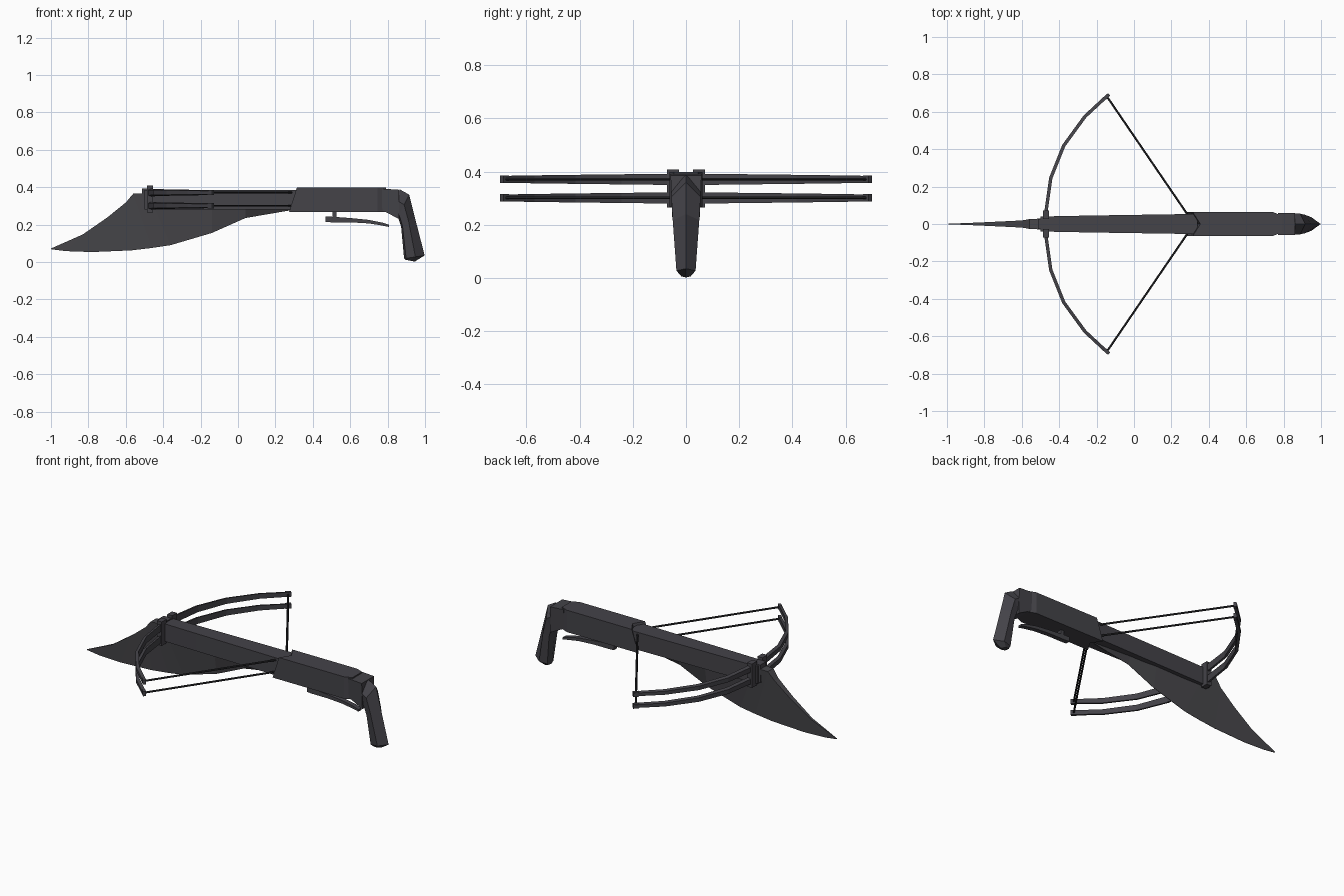
import bpy, bmesh, math
from mathutils import Vector

if "Cube" in bpy.data.objects:
    bpy.data.objects.remove(bpy.data.objects["Cube"])


def material(name, c):
    m = bpy.data.materials.new(name)
    m.diffuse_color = (*c, 1)
    m.use_nodes = True
    m.node_tree.nodes["Principled BSDF"].inputs["Base Color"].default_value = m.diffuse_color
    return m


CHAR = material("charcoal", (0.058, 0.056, 0.066))
STEEL = material("dark steel", (0.064, 0.063, 0.070))
CORD = material("black cord", (0.022, 0.022, 0.025))


def loft(name, rings, mat):
    """Skin equal-length closed rings of points and cap both ends."""
    bm = bmesh.new()
    vs = [[bm.verts.new(p) for p in r] for r in rings]
    n = len(vs[0])
    for a, b in zip(vs, vs[1:]):
        for i in range(n):
            bm.faces.new((a[i], a[(i + 1) % n], b[(i + 1) % n], b[i]))
    bm.faces.new(vs[0])
    bm.faces.new(vs[-1])
    bmesh.ops.remove_doubles(bm, verts=bm.verts, dist=1e-5)
    bmesh.ops.recalc_face_normals(bm, faces=bm.faces)
    me = bpy.data.meshes.new(name)
    bm.to_mesh(me)
    bm.free()
    me.materials.append(mat)
    ob = bpy.data.objects.new(name, me)
    bpy.context.collection.objects.link(ob)
    return ob


def box(name, x0, x1, y0, y1, z0, z1, mat):
    return loft(name, [[(x, y0, z0), (x, y1, z0), (x, y1, z1), (x, y0, z1)] for x in (x0, x1)], mat)


def mirror_y(ob):
    m = ob.modifiers.new("mirror", 'MIRROR')
    m.use_axis = (False, True, False)


# rail
loft("rail", [[(x, -w, 0.28), (x, w, 0.28), (x, w, 0.385), (x, -w, 0.385)]
              for x, w in ((-0.50, 0.04), (-0.25, 0.045), (0.34, 0.054))], CHAR)

# receiver: plan with notched front, slanted front edge
plan = [(0.315, -0.063), (0.745, -0.063), (0.79, -0.045), (0.79, 0.045),
        (0.745, 0.063), (0.315, 0.063), (0.355, 0)]
loft("receiver", [[(x - (s if x < 0.5 else 0), y, z) for x, y in plan]
                  for z, s in ((0.267, 0.042), (0.398, 0))], CHAR)


# grip: sections running along the spine, ridge on the outer side
def grip_ring(outer, inner, w):
    o, i = Vector((outer[0], 0, outer[1])), Vector((inner[0], 0, inner[1]))
    m, n = o.lerp(i, 0.45), o.lerp(i, 0.9)
    side = Vector((0, w, 0))
    return [o, m + side, n + side * 0.8, i, n - side * 0.8, m - side]


loft("grip_collar", [[(x, -0.052, z0), (x, 0.052, z0), (x, 0.058, z1), (x, -0.058, z1)]
                     for x, z0, z1 in ((0.77, 0.277, 0.392), (0.86, 0.23, 0.386))], CHAR)
loft("grip", [grip_ring((0.865, 0.388), (0.80, 0.275), 0.055),
              grip_ring((0.915, 0.36), (0.855, 0.24), 0.055),
              grip_ring((0.945, 0.24), (0.872, 0.19), 0.05),
              grip_ring((0.998, 0.035), (0.888, 0.018), 0.036),
              grip_ring((0.945, 0.002), (0.895, 0.012), 0.018)], CHAR)

# trigger lever and its post
loft("trigger_lever", [[(x, -0.014, a), (x, 0.014, a), (x, 0.014, b), (x, -0.014, b)]
                       for x, a, b in ((0.468, 0.214, 0.242), (0.50, 0.212, 0.242), (0.60, 0.212, 0.235),
                                       (0.70, 0.206, 0.225), (0.77, 0.195, 0.211), (0.808, 0.187, 0.199))], CHAR)
box("trigger_post", 0.505, 0.527, -0.012, 0.012, 0.23, 0.28, CHAR)

# blade: thick spine, sharp lower edge  (top x,z, bottom x,z, half thickness)
stations = [(-1.0, 0.072, -0.998, 0.068, 0.001), (-0.83, 0.147, -0.92, 0.058, 0.008),
            (-0.70, 0.237, -0.78, 0.053, 0.014), (-0.60, 0.318, -0.57, 0.062, 0.019),
            (-0.56, 0.365, -0.46, 0.075, 0.026), (-0.48, 0.368, -0.36, 0.09, 0.030),
            (-0.14, 0.32, -0.14, 0.155, 0.030), (0.04, 0.32, 0.04, 0.235, 0.030),
            (0.28, 0.30, 0.28, 0.276, 0.030)]
loft("blade", [[(a, -w, b), (a, w, b), (c, 0.001, d), (c, -0.001, d)]
               for a, b, c, d, w in stations], STEEL)

# bow mount: block on the rail nose and one clamp per side
box("bow_mount", -0.512, -0.46, -0.028, 0.028, 0.285, 0.392, CHAR)
mirror_y(box("limb_clamp", -0.487, -0.455, 0.026, 0.072, 0.265, 0.408, CHAR))

# two bows, each with limbs, tips and cords
path = [(-0.478, 0.0, 0.021), (-0.470, 0.07, 0.021), (-0.445, 0.245, 0.019),
        (-0.375, 0.42, 0.017), (-0.262, 0.575, 0.015), (-0.138, 0.69, 0.013)]
for tag, z in (("upper", 0.371), ("lower", 0.301)):
    rings = []
    for k, (x, y, h) in enumerate(path):
        a, b = path[max(k - 1, 0)], path[min(k + 1, 5)]
        t = Vector((b[0] - a[0], b[1] - a[1], 0)).normalized()
        n = Vector((t.y, -t.x, 0)) * 0.009
        p = Vector((x, y, z))
        if k == 0:
            n = Vector((0.009, 0, 0))
        u = Vector((0, 0, h))
        rings.append([p - n - u * 0.7, p + n - u, p + n + u, p - n + u * 0.7])
    mirror_y(loft(tag + "_limb", rings, CHAR))
    # tip nock
    mirror_y(loft(tag + "_tip", [[(x, y, z - 0.014), (x + 0.012, y - 0.012, z - 0.014),
                                  (x + 0.012, y - 0.012, z + 0.014), (x, y, z + 0.014)]
                                 for x, y in ((-0.162, 0.677), (-0.140, 0.699))], CHAR))
    # cord
    a, b = Vector((-0.145, 0.682, z)), Vector((0.29, 0.045, z))
    d = (b - a).normalized()
    s = Vector((-d.y, d.x, 0))
    mirror_y(loft(tag + "_cord", [[p + s * 0.0055 * math.cos(i * math.pi / 3)
                                   + Vector((0, 0, 0.0055 * math.sin(i * math.pi / 3))) for i in range(6)]
                                  for p in (a, b)], CORD))
